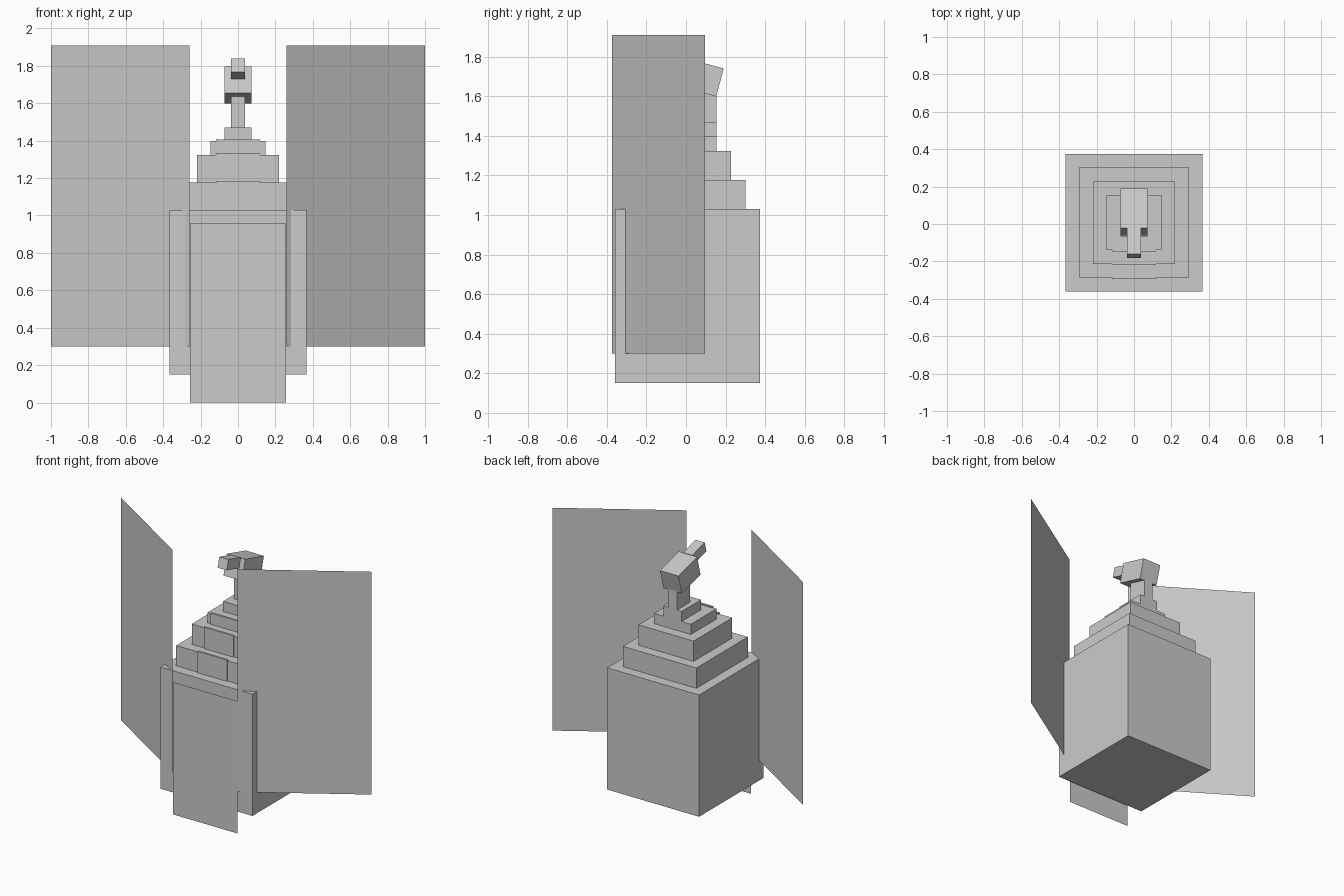
import bpy
import math

# Remove the default object
if "Cube" in bpy.data.objects:
    bpy.data.objects.remove(bpy.data.objects["Cube"], do_unlink=True)

# Single grey material
grey = bpy.data.materials.new("stone_grey")
grey.use_nodes = True
colour = (0.6, 0.6, 0.6, 1.0)
grey.diffuse_color = colour
grey.node_tree.nodes["Principled BSDF"].inputs["Base Color"].default_value = colour

U = 0.0735   # modelling unit
CY = 0.0075  # depth centre of the stepped body


def add_mesh(name, verts, faces):
    mesh = bpy.data.meshes.new(name)
    mesh.from_pydata(verts, [], faces)
    mesh.materials.append(grey)
    obj = bpy.data.objects.new(name, mesh)
    bpy.context.collection.objects.link(obj)
    return obj


def box(name, half_x, y0, y1, z0, z1):
    """Box centred on x, given by its depth and height ranges."""
    verts = [(x, y, z) for z in (z0, z1)
             for x, y in ((-half_x, y0), (half_x, y0), (half_x, y1), (-half_x, y1))]
    faces = [(3, 2, 1, 0), (4, 5, 6, 7)]
    faces += [(i, (i + 1) % 4, (i + 1) % 4 + 4, i + 4) for i in range(4)]
    return add_mesh(name, verts, faces)


def tilted_box(name, width, depth, height, y, z):
    """Box tipped back so that its front points upward."""
    obj = box(name, width / 2, -depth / 2, depth / 2, -height / 2, height / 2)
    obj.location = (0, y, z)
    obj.rotation_euler.x = math.radians(-15)
    return obj


def panel(name, start, end, z0, z1):
    """Upright sheet between two ground points."""
    return add_mesh(name, [(*start, z0), (*end, z0), (*end, z1), (*start, z1)],
                    [(0, 1, 2, 3)])


# Stepped body
tiers = [("body", 5, 0.15, 1.03), ("lower_tier", 4, 1.03, 1.177),
         ("middle_tier", 3, 1.177, 1.324), ("upper_tier", 2, 1.324, 1.398)]
for name, n, z0, z1 in tiers:
    half = n * U
    box(name, half, CY - half, CY + half, z0, z1)
    # Thin slab on the front of each upper tier
    if n < 5:
        front = CY - half - 0.0075
        box(name + "_front_slab", 0.117, front, front + 0.015, z0, z1 + 0.0075)

# Neck, flush with the back of the upper tier
back = CY + 2 * U
box("neck_base", U, back - 3 * U, back, 1.398, 1.471)
box("neck", U / 2, back - 2 * U, back, 1.471, 1.64)

# Raised head and snout
tilted_box("head", 2 * U, 3 * U, 2 * U, 0.065, 1.698)
tilted_box("snout", U, 2 * U, U, -0.1, 1.784)

# Front sheet and swept side wings
front_y = -0.375
panel("front_sheet", (-0.257, front_y), (0.257, front_y), 0, 0.956)
panel("left_wing", (0.26, front_y), (1, 0.095), 0.3, 1.91)
panel("right_wing", (-1, 0.095), (-0.26, front_y), 0.3, 1.91)
